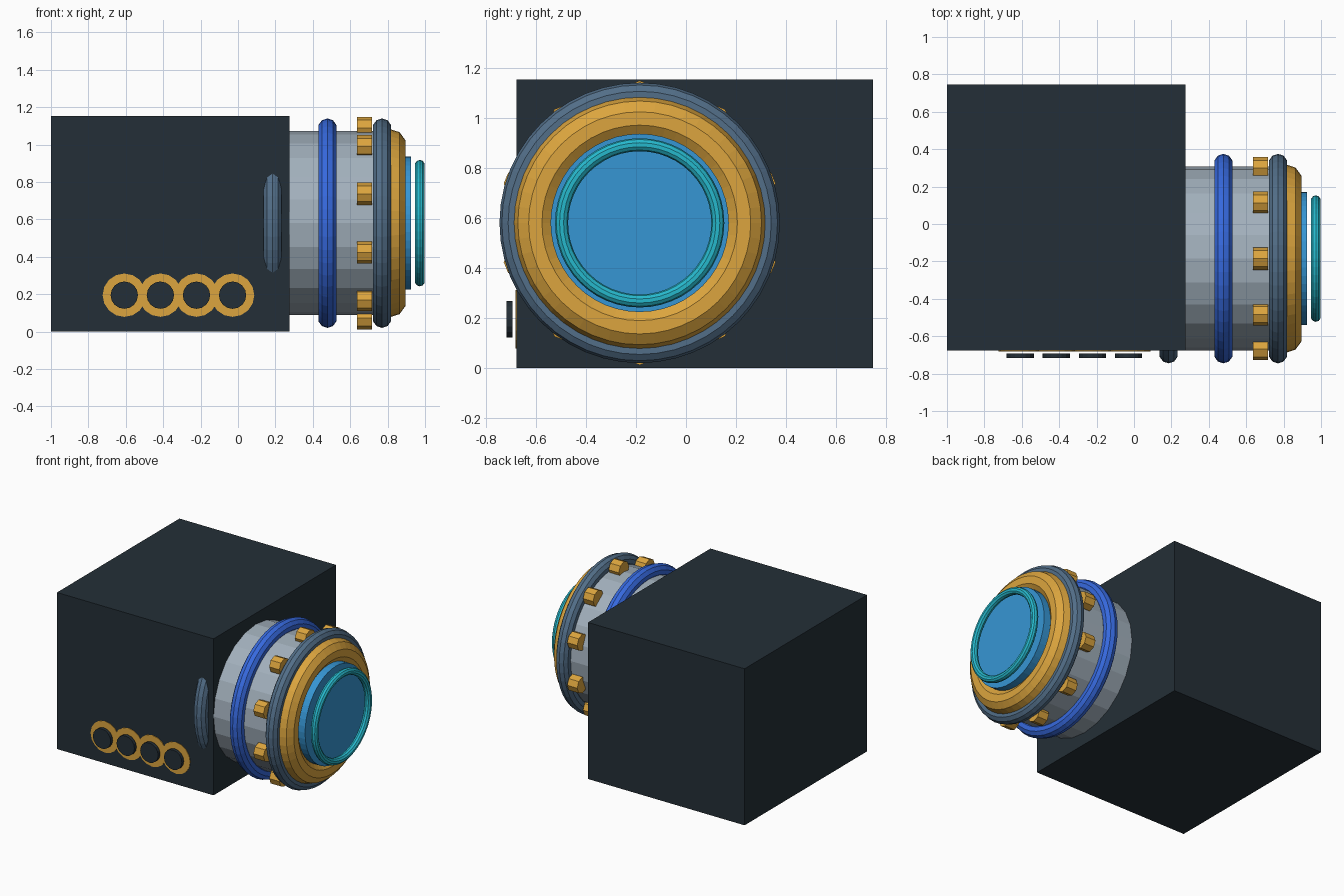
import bpy
from math import cos, sin, pi, radians

cube = bpy.data.objects.get("Cube")
if cube:
    bpy.data.objects.remove(cube, do_unlink=True)


def material(name, r, g, b):
    """Flat material from 0-255 display values, stored as linear."""
    lin = [((c / 255 + 0.055) / 1.055) ** 2.4 for c in (r, g, b)]
    m = bpy.data.materials.new(name)
    m.use_nodes = True
    m.diffuse_color = (*lin, 1)
    m.node_tree.nodes["Principled BSDF"].inputs["Base Color"].default_value = (*lin, 1)
    return m


charcoal = material("charcoal", 36, 47, 55)
grey = material("steel grey", 162, 176, 188)
slate = material("slate", 82, 110, 136)
gold = material("gold", 220, 165, 62)
blue = material("royal blue", 54, 105, 222)
teal = material("teal", 38, 184, 204)
glass = material("glass blue", 54, 150, 212)

AXIS_Y, AXIS_Z = -0.185, 0.58      # centre line of the lens barrel
FRONT, BACK, TOP = -0.677, 0.747, 1.152


def finish(name, mat):
    ob = bpy.context.object
    ob.name = name
    ob.data.name = name
    ob.data.materials.append(mat)
    return ob


def cylinder(name, mat, loc, radius, depth, axis="x", sides=24):
    rot = (0, pi / 2, 0) if axis == "x" else (pi / 2, 0, 0)
    bpy.ops.mesh.primitive_cylinder_add(vertices=sides, radius=radius, depth=depth,
                                        location=loc, rotation=rot)
    return finish(name, mat)


def barrel_section(name, mat, x0, x1, radius, sides):
    return cylinder(name, mat, ((x0 + x1) / 2, AXIS_Y, AXIS_Z), radius, x1 - x0, sides=sides)


def ring(name, mat, x, major, minor):
    bpy.ops.mesh.primitive_torus_add(major_radius=major, minor_radius=minor,
                                     major_segments=48, minor_segments=10,
                                     location=(x, AXIS_Y, AXIS_Z), rotation=(0, pi / 2, 0))
    return finish(name, mat)


# Housing
bpy.ops.mesh.primitive_cube_add(size=1, location=(-0.3625, (FRONT + BACK) / 2, TOP / 2))
box = finish("housing", charcoal)
box.scale = (1.275, BACK - FRONT, TOP)

# Barrel and lens
barrel_section("barrel", grey, 0.1, 0.82, 0.492, 24)
barrel_section("lens", glass, 0.7, 0.925, 0.356, 48)

# Rings along the barrel
ring("rear_ring", slate, 0.185, 0.51, 0.05)
ring("focus_ring", blue, 0.478, 0.51, 0.05)
ring("front_ring", slate, 0.77, 0.51, 0.05)
ring("lens_bezel", gold, 0.813, 0.417, 0.086)
ring("lens_rim", teal, 0.972, 0.312, 0.026)

# Grip studs around the barrel
for i in range(10):
    a = radians(90 + 36 * i)
    cylinder(f"grip_stud_{i + 1}", gold,
             (0.676, AXIS_Y + 0.508 * cos(a), AXIS_Z + 0.508 * sin(a)), 0.06, 0.082, sides=8)

# Front buttons with gold plates behind
for i in range(4):
    x = -0.608 + 0.193 * i
    cylinder(f"button_plate_{i + 1}", gold, (x, FRONT, 0.195), 0.116, 0.008, "y", 16)
    cylinder(f"button_{i + 1}", charcoal, (x, -0.704, 0.195), 0.073, 0.024, "y", 16)
